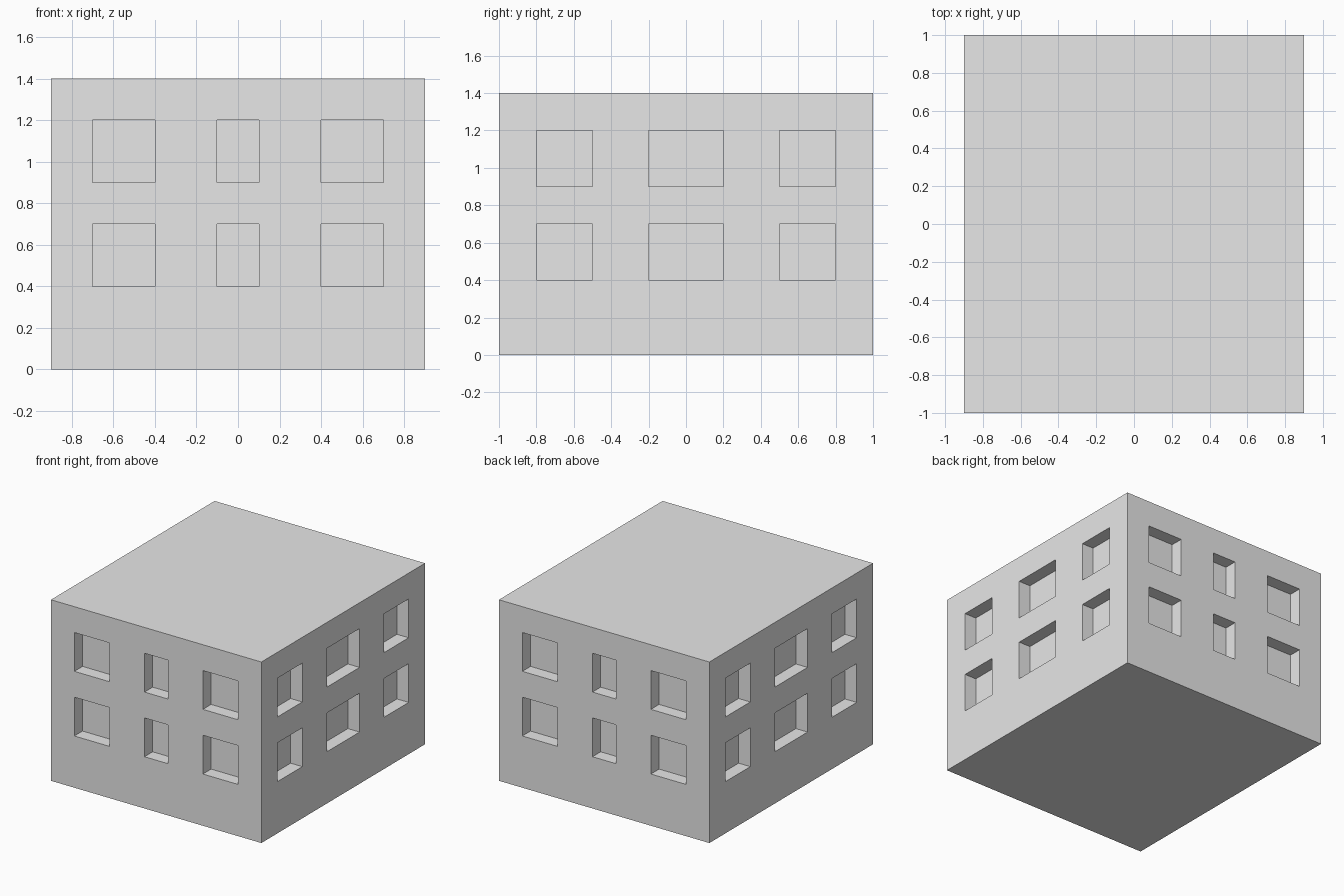
import bpy
import bmesh
from mathutils import Matrix, Vector

cube = bpy.data.objects.get("Cube")
if cube:
    bpy.data.objects.remove(cube, do_unlink=True)

WIDTH, DEPTH, HEIGHT = 1.8, 2.0, 1.4
RECESS = 0.1
WINDOW_HEIGHT = 0.3
ROWS = (0.55, 1.05)                                   # window centre heights
FRONT_COLUMNS = ((-0.55, 0.3), (0, 0.2), (0.55, 0.3))  # centre, width
SIDE_COLUMNS = ((-0.65, 0.3), (0, 0.4), (0.65, 0.3))


def add_box(bm, centre, size):
    matrix = Matrix.Translation(centre) @ Matrix.Diagonal(Vector(size).to_4d())
    bmesh.ops.create_cube(bm, size=1, matrix=matrix)


def make_object(name, bm):
    mesh = bpy.data.meshes.new(name)
    bm.to_mesh(mesh)
    bm.free()
    obj = bpy.data.objects.new(name, mesh)
    bpy.context.scene.collection.objects.link(obj)
    return obj


# Plain grey plaster
plaster = bpy.data.materials.new("light grey plaster")
plaster.use_nodes = True
grey = (0.8, 0.8, 0.8, 1)
plaster.diffuse_color = grey
plaster.node_tree.nodes["Principled BSDF"].inputs["Base Color"].default_value = grey

# Solid building block
bm = bmesh.new()
add_box(bm, (0, 0, HEIGHT / 2), (WIDTH, DEPTH, HEIGHT))
building = make_object("building", bm)
building.data.materials.append(plaster)

# Window openings on all four walls, each straddling the wall surface
bm = bmesh.new()
for side in (-1, 1):
    for z in ROWS:
        for x, width in FRONT_COLUMNS:
            add_box(bm, (x, side * DEPTH / 2, z), (width, 2 * RECESS, WINDOW_HEIGHT))
        for y, width in SIDE_COLUMNS:
            add_box(bm, (side * WIDTH / 2, y, z), (2 * RECESS, width, WINDOW_HEIGHT))
cutter = make_object("window_cutter", bm)
cutter.data.materials.append(plaster)
cutter.hide_render = True

# Cut the recesses and keep the result as a plain mesh
cut = building.modifiers.new("window recesses", "BOOLEAN")
cut.operation = "DIFFERENCE"
cut.solver = "EXACT"
cut.object = cutter
bpy.context.view_layer.update()
evaluated = building.evaluated_get(bpy.context.evaluated_depsgraph_get())
carved = bpy.data.meshes.new_from_object(evaluated)
building.modifiers.clear()
building.data = carved
bpy.data.objects.remove(cutter, do_unlink=True)
